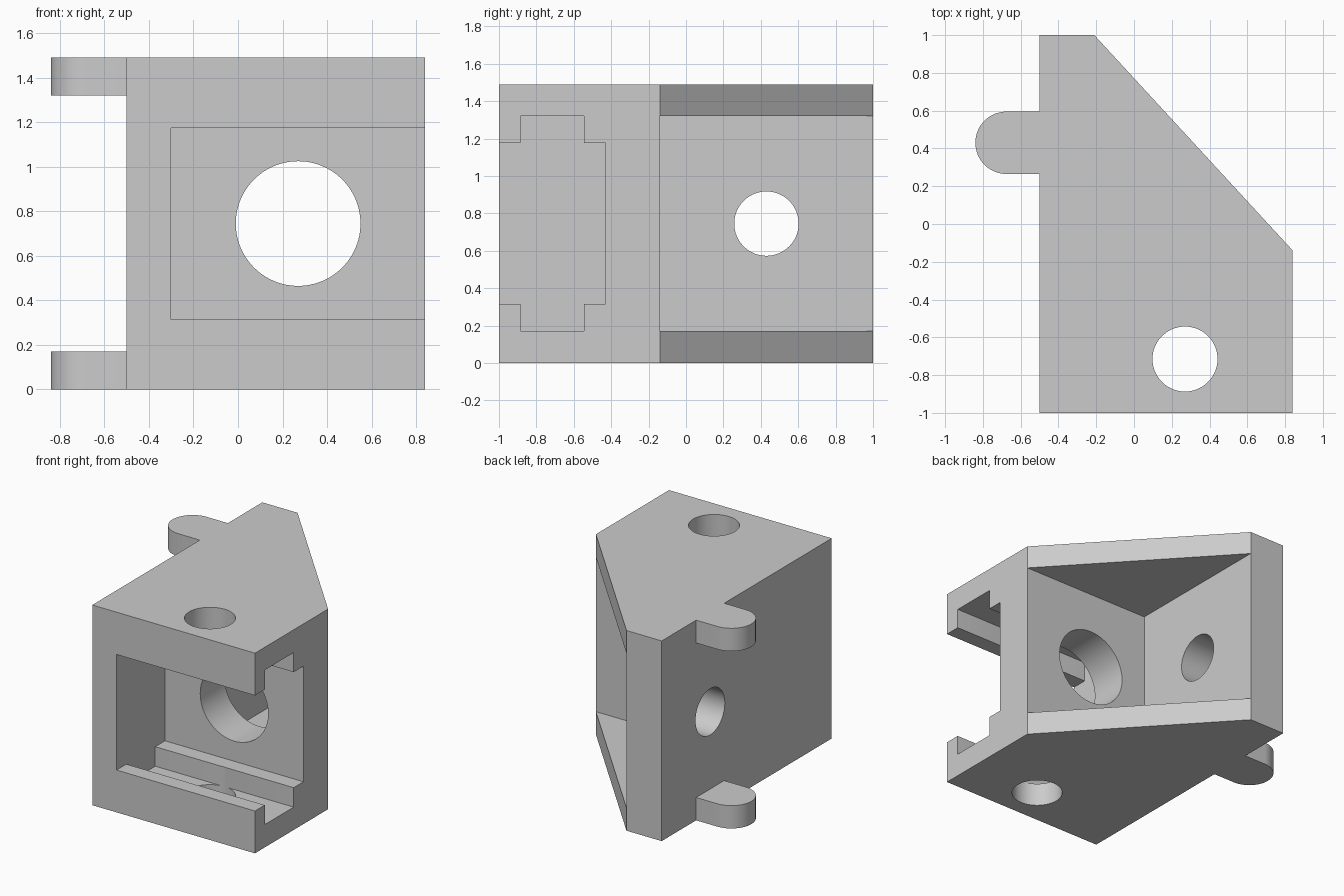
import bpy, bmesh, math
from mathutils import Matrix, Vector

cube = bpy.data.objects.get("Cube")
if cube:
    bpy.data.objects.remove(cube, do_unlink=True)

H, WALL = 1.49, 0.17
TAB_X, TAB_Y, TAB_R = -0.675, 0.43, 0.165

grey = bpy.data.materials.new("plain grey")
grey.use_nodes = True
grey.diffuse_color = (0.6, 0.6, 0.6, 1)
grey.node_tree.nodes["Principled BSDF"].inputs["Base Color"].default_value = (0.6, 0.6, 0.6, 1)


def finish(bm, name):
    bmesh.ops.recalc_face_normals(bm, faces=bm.faces)
    mesh = bpy.data.meshes.new(name)
    bm.to_mesh(mesh)
    bm.free()
    mesh.materials.append(grey)
    obj = bpy.data.objects.new(name, mesh)
    bpy.context.collection.objects.link(obj)
    return obj


def extrude(name, outline, z0, z1):
    bm = bmesh.new()
    face = bm.faces.new([bm.verts.new((x, y, z0)) for x, y in outline])
    top = bmesh.ops.extrude_face_region(bm, geom=[face])["geom"]
    moved = [g for g in top if isinstance(g, bmesh.types.BMVert)]
    bmesh.ops.translate(bm, verts=moved, vec=(0, 0, z1 - z0))
    return finish(bm, name)


def box(name, x0, x1, y0, y1, z0, z1):
    return extrude(name, [(x0, y0), (x1, y0), (x1, y1), (x0, y1)], z0, z1)


def drill(name, centre, axis, radius, length):
    bm = bmesh.new()
    turn = Vector((0, 0, 1)).rotation_difference(Vector(axis)).to_matrix().to_4x4()
    bmesh.ops.create_cone(bm, cap_ends=True, segments=96, radius1=radius, radius2=radius,
                          depth=length, matrix=Matrix.Translation(centre) @ turn)
    return finish(bm, name)


# Bracket outline, with the rounded hinge tab on its right side
arc = [(TAB_X - TAB_R * math.sin(math.pi * i / 32), TAB_Y + TAB_R * math.cos(math.pi * i / 32))
       for i in range(33)]
outline = [(-0.5, -1), (0.84, -1), (0.84, -0.14), (-0.21, 1), (-0.5, 1),
           (-0.5, TAB_Y + TAB_R)] + arc + [(-0.5, TAB_Y - TAB_R)]
body = extrude("bracket_body", outline, 0, H)

cutters = [
    # Leaves one tab at the top and one at the bottom
    box("tab_gap_cutter", -1, -0.5, 0, 0.9, WALL, H - WALL),
    # Front slot with its wider groove
    box("slot_cutter", -0.3, 1, -1.2, -0.43, 0.315, H - 0.315),
    box("groove_cutter", -0.3, 1, -0.885, -0.545, WALL, H - WALL),
    # Triangular pocket behind the sloped side
    box("pocket_cutter", -0.21, 1.1, -0.14, 1.3, WALL, H - WALL),
    # Round holes
    drill("large_hole_cutter", (0.27, -0.28, H / 2), (0, 1, 0), 0.28, 0.5),
    drill("side_hole_cutter", (-0.35, TAB_Y, H / 2), (1, 0, 0), 0.172, 0.6),
    drill("vertical_hole_cutter", (0.27, -0.715, H / 2), (0, 0, 1), 0.172, 2),
]
for cutter in cutters:
    cutter.hide_render = True
    mod = body.modifiers.new(cutter.name, "BOOLEAN")
    mod.operation, mod.solver, mod.object = "DIFFERENCE", "EXACT", cutter

# Apply the cuts and drop the helpers
bpy.ops.object.select_all(action="DESELECT")
body.select_set(True)
bpy.context.view_layer.objects.active = body
for mod in list(body.modifiers):
    bpy.ops.object.modifier_apply(modifier=mod.name)
for cutter in cutters:
    bpy.data.objects.remove(cutter, do_unlink=True)
bpy.ops.object.shade_smooth_by_angle(angle=math.radians(30))
